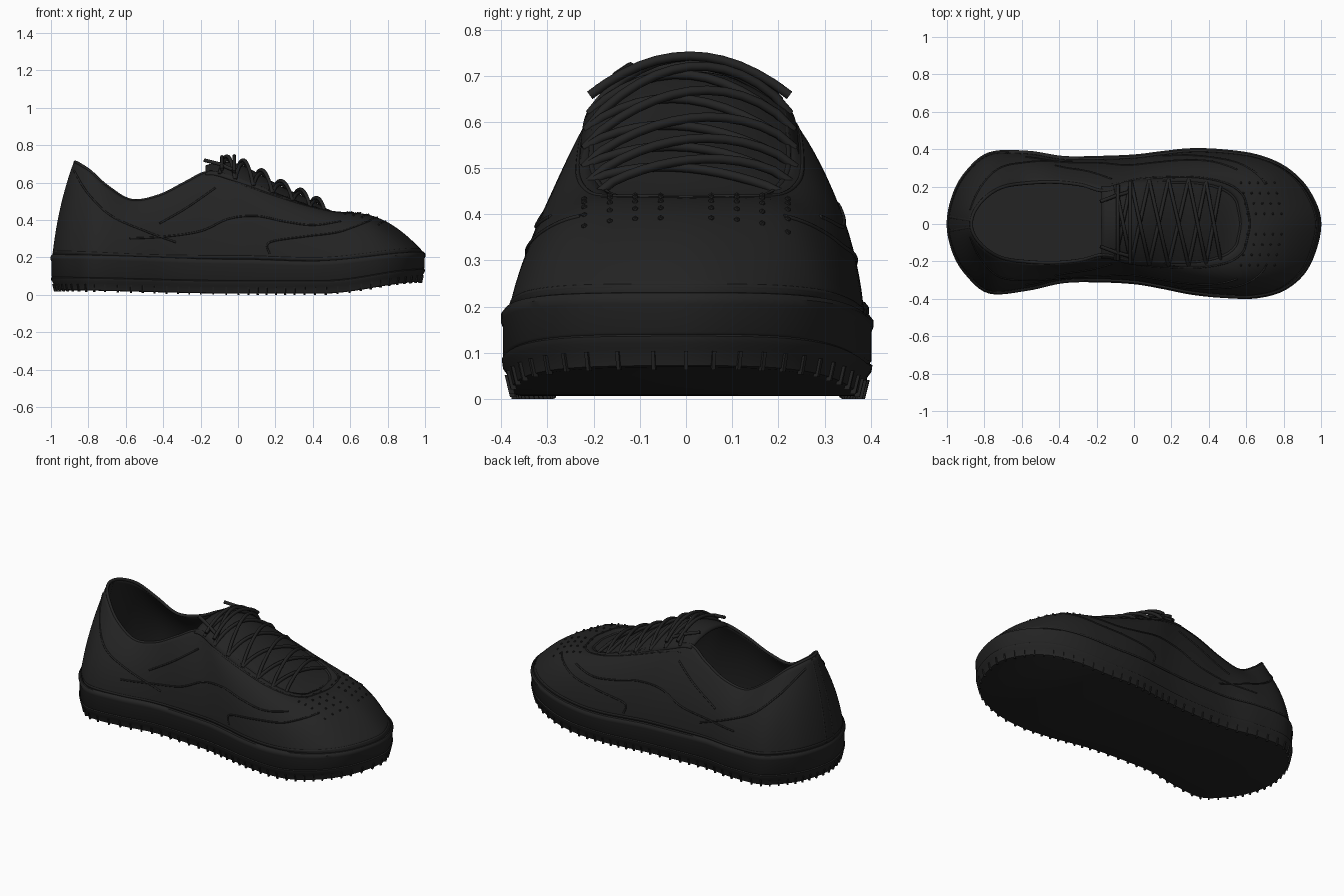
import bpy, bmesh, math
from mathutils import Vector
from mathutils.bvhtree import BVHTree

cube = bpy.data.objects.get("Cube")
if cube:
    bpy.data.objects.remove(cube)

black = bpy.data.materials.new("soft_black")
black.use_nodes = True
colour = (0.017, 0.017, 0.017, 1)
black.diffuse_color = colour
black.node_tree.nodes["Principled BSDF"].inputs["Base Color"].default_value = colour

# Heel-to-toe stations: sole x, left y, right y, opening x, y, z, bulge, bulge height
STATIONS = [
    (-1, 0, 0, -.87, 0, .71, .25, .48),
    (-.97, .155, -.15, -.85, .07, .7, .25, .48),
    (-.9, .28, -.27, -.79, .14, .66, .2, .46),
    (-.775, .382, -.37, -.7, .19, .58, .14, .43),
    (-.57, .39, -.355, -.57, .21, .505, .11, .39),
    (-.38, .362, -.315, -.42, .215, .53, .09, .4),
    (-.2, .362, -.31, -.28, .2, .6, .08, .44),
    (0, .37, -.32, -.16, .17, .655, .07, .46),
    (.15, .388, -.345, -.02, .2, .625, .08, .45),
    (.3, .403, -.375, .15, .21, .56, .12, .435),
    (.47, .398, -.393, .33, .21, .49, .19, .43),
    (.66, .37, -.395, .47, .18, .445, .28, .435),
    (.82, .3, -.345, .54, .13, .43, .37, .455),
    (.94, .175, -.22, .56, .07, .428, .48, .46),
    (1, 0, 0, .57, 0, .427, .51, .46),
]
TOE = len(STATIONS) - 1
LOOP = 2 * TOE
left = [(a, l, c, d * 1.04, e, f, g) for a, l, r, c, d, e, f, g in STATIONS]
right = [(a, r, c, -d * .96, e, f + .02, g) for a, l, r, c, d, e, f, g in STATIONS]
RING = left + right[-2:0:-1]
N = LOOP * 6


def spline(p, t):
    a, b, c, d = p
    return .5 * (2*b + (c - a)*t + (2*a - 5*b + 4*c - d)*t*t + (3*b - a - 3*c + d)*t**3)


def sample(s):
    i = math.floor(s)
    rows = [RING[(i + k) % LOOP] for k in (-1, 0, 1, 2)]
    return [spline(p, s - i) for p in zip(*rows)]


def lookup(table, x):
    x = max(table[0][0], min(table[-1][0], x))
    for (x0, z0), (x1, z1) in zip(table, table[1:]):
        if x <= x1:
            f = (x - x0) / (x1 - x0)
            return z0 + (z1 - z0) * f * f * (3 - 2*f)


def sole_bottom(x):
    return lookup([(-1, .025), (0, .007), (.45, .007), (1, .07)], x)


def sole_top(x):
    return lookup([(-1, .215), (0, .19), (.4, .18), (1, .23)], x)


def outline(s, inset):
    a, b, p = sample(s - .05), sample(s + .05), sample(s)
    out = Vector((a[1] - b[1], b[0] - a[0])).normalized()
    return Vector((p[0], p[1])) - out * inset, out


def upper_point(s, t):
    bx, by, tx, ty, tz, k, cz = sample(s)
    xy, _ = outline(s, .025 - .01 * bx * bx)
    base = Vector((xy.x, xy.y, sole_top(bx) - .005))
    top = Vector((tx, ty, tz))
    mid = base.lerp(top, k)
    mid.z = cz
    return base*(1-t)**2 + mid*2*t*(1-t) + top*t*t


def tongue_point(j, v, lift=0):
    tx, ty, tz = sample(j)[2:5]
    arch = lookup([(-.2, .035), (0, .08), (.3, .045), (.57, .003)], tx)
    return Vector((tx, ty * v + .008, tz - .006 + arch * (1 - v*v) + lift))


def make_object(name, verts, faces, thickness=0):
    mesh = bpy.data.meshes.new(name)
    mesh.from_pydata(verts, [], faces)
    bm = bmesh.new()
    bm.from_mesh(mesh)
    bmesh.ops.recalc_face_normals(bm, faces=bm.faces)
    bm.to_mesh(mesh)
    bm.free()
    mesh.materials.append(black)
    ob = bpy.data.objects.new(name, mesh)
    bpy.context.collection.objects.link(ob)
    bpy.ops.object.select_all(action='DESELECT')
    ob.select_set(True)
    bpy.context.view_layer.objects.active = ob
    bpy.ops.object.shade_smooth_by_angle(angle=math.radians(40))
    if thickness:
        mod = ob.modifiers.new("thickness", 'SOLIDIFY')
        mod.thickness = thickness
        mod.offset = 0


def ring_faces(rows):
    return [(r*N + i, r*N + (i+1) % N, (r+1)*N + (i+1) % N, (r+1)*N + i)
            for r in range(rows - 1) for i in range(N)]


def cap_faces(start):
    faces = [(start + i, start + i+1, start + N-i-1, start + N-i) for i in range(1, N//2 - 1)]
    return faces + [(start, start+1, start+N-1), (start + N//2-1, start + N//2, start + N//2+1)]


def make_curve(name, paths, radius, cyclic=False):
    data = bpy.data.curves.new(name, 'CURVE')
    data.dimensions = '3D'
    data.bevel_depth = radius
    data.bevel_resolution = 2
    data.use_fill_caps = True
    for path in paths:
        sp = data.splines.new('POLY')
        sp.points.add(len(path) - 1)
        for p, co in zip(sp.points, path):
            p.co = (*co, 1)
        sp.use_cyclic_u = cyclic
        sp.use_smooth = True
    data.materials.append(black)
    ob = bpy.data.objects.new(name, data)
    bpy.context.collection.objects.link(ob)


# Sole: stacked rings, each with inset, whether measured from the top, and height
LAYERS = [(.032, 0, 0), (.02, 0, .003), (.011, 0, .04), (.002, 0, .052), (0, 0, .066),
          (.006, 0, .07), (.002, 0, .075), (.002, 1, -.035), (-.002, 1, -.025),
          (-.002, 1, -.01), (.006, 1, 0), (.026, 1, .004)]
verts = []
for inset, from_top, dz in LAYERS:
    for i in range(N):
        p, _ = outline(i / 6, inset)
        verts.append((p.x, p.y, (sole_top if from_top else sole_bottom)(p.x) + dz))
last = (len(LAYERS) - 1) * N
make_object("sole", verts, ring_faces(len(LAYERS)) + cap_faces(0) + cap_faces(last))

# Tread teeth leaning along the lower rim
verts, faces = [], []
for i in range(0, N, 2):
    p, out = outline(i / 6, 0)
    side = Vector((-out.y, out.x))
    z = sole_bottom(p.x)
    n = len(verts)
    for h, inset in ((-.007, .022), (.034, .012)):
        for a, b in ((-1, -1), (1, -1), (1, 1), (-1, 1)):
            q = p + side * a * .004 + out * (b * .006 - inset)
            verts.append((q.x, q.y, z + h))
    faces += [(n, n+1, n+2, n+3), (n+4, n+5, n+6, n+7)]
    faces += [(n+k, n+(k+1) % 4, n+4+(k+1) % 4, n+4+k) for k in range(4)]
make_object("tread_teeth", verts, faces)

# Upper shell from the sole edge to the collar and throat
ROWS = 17
verts = [upper_point(i / 6, r / (ROWS-1)) for r in range(ROWS) for i in range(N)]
faces = ring_faces(ROWS)
make_object("upper", verts, faces, .014)
tree = BVHTree.FromPolygons(verts, faces)

# Insole
verts = []
for i in range(N):
    p, _ = outline(i / 6, .05)
    verts.append((p.x, p.y, .225))
make_object("insole", verts, cap_faces(0))

# Tongue under the laces
J, V = 40, 16
verts = [tongue_point(6.9 + (TOE - 6.9) * j / J, 1.06 * (2*v/V - 1))
         for j in range(J + 1) for v in range(V + 1)]
faces = [(j*(V+1)+v, j*(V+1)+v+1, (j+1)*(V+1)+v+1, (j+1)*(V+1)+v)
         for j in range(J) for v in range(V)]
make_object("tongue", verts, faces, .016)

# Rolled collar and throat edge
make_curve("collar_edge", [[upper_point(i / 6, 1) for i in range(N)]], .009, True)

# Welt line above the sole
make_curve("welt", [[upper_point(i / 6, .035) for i in range(N)]], .009, True)

# Crossing laces
ROW_X = [7.45 + .58 * k for k in range(7)]
paths = []
for a, b in zip(ROW_X, ROW_X[1:]):
    for sign, lift in ((1, .016), (-1, .034)):
        paths.append([tongue_point(a + (b - a) * k / 12, sign * 1.04 * (k/6 - 1),
                                   .006 + lift * math.sin(math.pi * k / 12) ** .5)
                      for k in range(13)])
# Top lace bars and loose ends
for j, lift in ((7.55, .036), (8, .045)):
    paths.append([tongue_point(j, 1.04 * (k/6 - 1), lift) for k in range(13)])
for sign in (-1, 1):
    paths.append([(-.03, .17*sign, .67), (-.1, .15*sign, .7), (-.18, .12*sign, .72)])
make_curve("laces", paths, .01)


# Overlay seams projected on both sides
def on_side(x, z, sign):
    hit, normal = tree.ray_cast(Vector((x, 2*sign, z)), Vector((0, -sign, 0)))[:2]
    if hit:
        return hit + normal * math.copysign(.007, normal.y * sign)


SEAMS = {
    "heel_counter_seam": [(-.87, .66), (-.8, .54), (-.68, .42), (-.5, .34), (-.33, .28)],
    "eyestay_seam": [(-.58, .3), (-.4, .31), (-.2, .34), (-.05, .405), (.1, .42),
                     (.25, .39), (.4, .37), (.55, .39)],
    "toe_overlay_seam": [(.17, .22), (.17, .28), (.35, .31), (.52, .33), (.62, .36), (.7, .39)],
    "quarter_seam": [(-.42, .38), (-.28, .46), (-.12, .57)],
}
for name, pts in SEAMS.items():
    paths = []
    for sign in (-1, 1):
        full = [pts[0]] + pts + [pts[-1]]
        fine = [[spline(p, t / 8) for p in zip(*full[k:k+4])]
                for k in range(len(pts) - 1) for t in range(9)]
        hits = [on_side(x, z, sign) for x, z in fine]
        paths.append([h for h in hits if h])
    make_curve(name, paths, .005)

# Throat stitching and heel strip
make_curve("throat_seam", [[upper_point(7 + k / 6, .88) + Vector((0, 0, .006))
                            for k in range(6 * (LOOP - 14) + 1)]], .005)
make_curve("heel_strip", [[upper_point(s, k / 12) for k in range(13)] for s in (-.25, .25)], .009)

# Raised toe perforation dots in slanted rows
bm = bmesh.new()
for row in range(5):
    for col in (-4, -3, -2, -1, 1, 2, 3, 4):
        spot = Vector((.62 + .045*row - .012*abs(col), .055*col, 2))
        hit = tree.ray_cast(spot, Vector((0, 0, -1)))[0]
        if hit:
            ball = bmesh.ops.create_icosphere(bm, subdivisions=1, radius=.007)["verts"]
            bmesh.ops.translate(bm, verts=ball, vec=hit + Vector((0, 0, .009)))
mesh = bpy.data.meshes.new("toe_dots")
bm.to_mesh(mesh)
bm.free()
mesh.materials.append(black)
bpy.context.collection.objects.link(bpy.data.objects.new("toe_dots", mesh))
